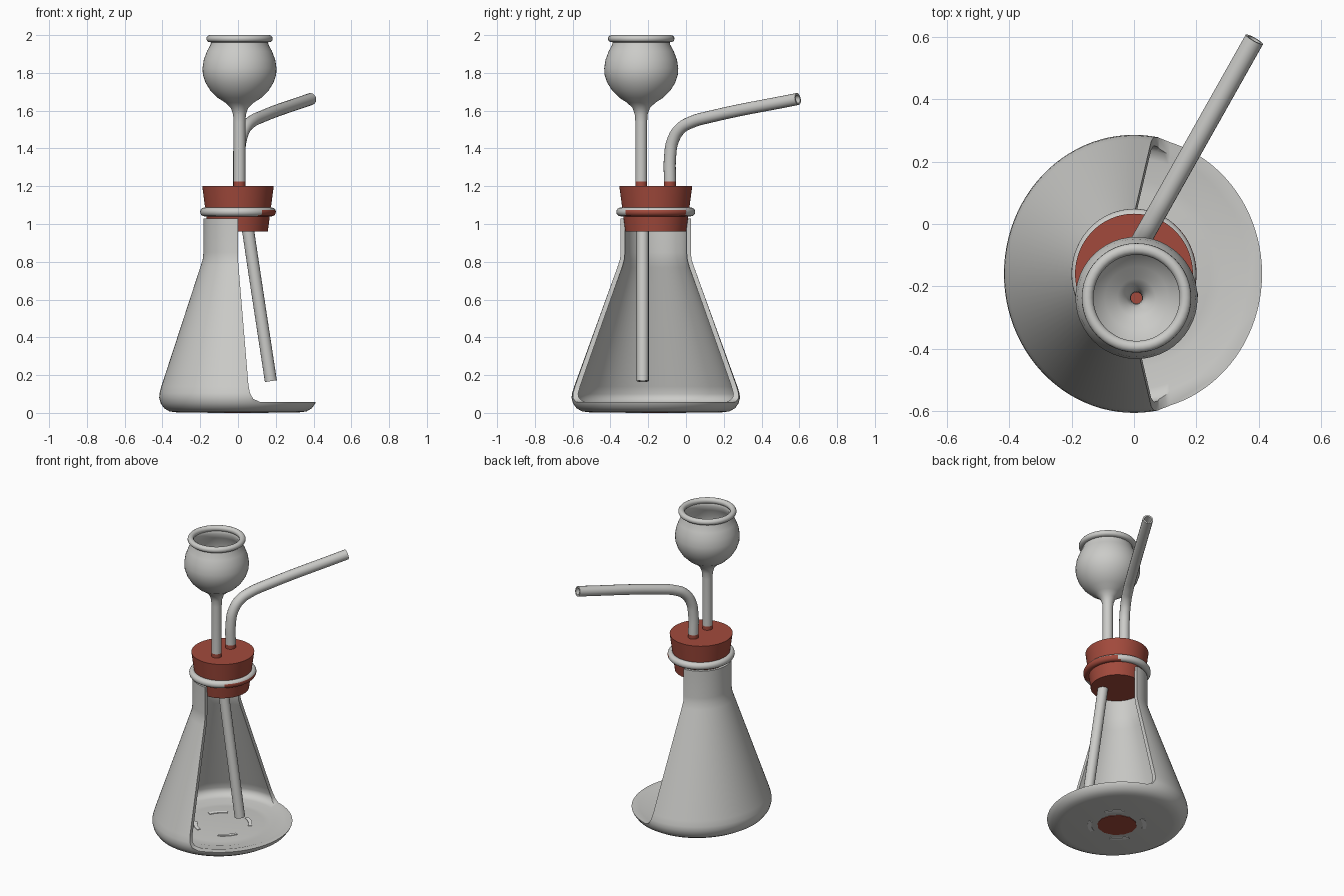
import bpy, bmesh, math
from mathutils import Matrix, Vector

if "Cube" in bpy.data.objects:
    bpy.data.objects.remove(bpy.data.objects["Cube"], do_unlink=True)

AXIS_Y = -0.16


def material(name, rgb):
    mat = bpy.data.materials.new(name)
    mat.use_nodes = True
    mat.diffuse_color = (*rgb, 1)
    mat.node_tree.nodes["Principled BSDF"].inputs["Base Color"].default_value = (*rgb, 1)
    return mat


glass = material("pale grey glass", (0.60, 0.60, 0.58))
rubber = material("brick red rubber", (0.36, 0.068, 0.045))
white = material("off white", (0.80, 0.80, 0.78))


def select(obj):
    bpy.ops.object.select_all(action="DESELECT")
    obj.select_set(True)
    bpy.context.view_layer.objects.active = obj


def smooth(obj, angle=35):
    select(obj)
    bpy.ops.object.shade_smooth_by_angle(angle=math.radians(angle))


def finish(name, bm, mats):
    mesh = bpy.data.meshes.new(name)
    bmesh.ops.recalc_face_normals(bm, faces=bm.faces)
    bm.to_mesh(mesh)
    bm.free()
    for mat in mats:
        mesh.materials.append(mat)
    obj = bpy.data.objects.new(name, mesh)
    bpy.context.collection.objects.link(obj)
    return obj


def lathe(name, profile, centre, mats, steps=64, squash=lambda z: 1.0, loop=False):
    """Turn an (r, z) profile around z; squash narrows it in x by height."""
    bm = bmesh.new()
    verts = [bm.verts.new((r, 0, z)) for r, z in profile]
    pairs = list(zip(verts, verts[1:]))
    if loop:
        pairs.append((verts[-1], verts[0]))
    edges = [bm.edges.new(p) for p in pairs]
    bmesh.ops.spin(bm, geom=verts + edges, cent=(0, 0, 0), axis=(0, 0, 1),
                   angle=math.tau, steps=steps)
    bmesh.ops.remove_doubles(bm, verts=bm.verts, dist=0.0005)
    for v in bm.verts:
        v.co.x *= squash(v.co.z)
    bmesh.ops.translate(bm, verts=bm.verts, vec=(centre[0], centre[1], 0))
    return finish(name, bm, mats)


def paint(obj, rule):
    for face in obj.data.polygons:
        if rule(face):
            face.material_index = 1


def tube(name, points, radius, wall, mats):
    """Hollow open-ended tube along a smooth path."""
    curve = bpy.data.curves.new(name, "CURVE")
    curve.dimensions = "3D"
    curve.bevel_depth = radius
    curve.bevel_resolution = 6
    curve.resolution_u = 6
    spline = curve.splines.new("BEZIER")
    spline.bezier_points.add(len(points) - 1)
    for bp, co in zip(spline.bezier_points, points):
        bp.co = co
        bp.handle_left_type = bp.handle_right_type = "AUTO"
    for mat in mats:
        curve.materials.append(mat)
    obj = bpy.data.objects.new(name, curve)
    bpy.context.collection.objects.link(obj)
    select(obj)
    bpy.ops.object.convert(target="MESH")
    obj = bpy.context.view_layer.objects.active
    bm = bmesh.new()
    bm.from_mesh(obj.data)
    bmesh.ops.recalc_face_normals(bm, faces=bm.faces)
    bm.to_mesh(obj.data)
    bm.free()
    mod = obj.modifiers.new("wall", "SOLIDIFY")
    mod.thickness = wall
    mod.offset = -1
    bpy.ops.object.modifier_apply(modifier="wall")
    smooth(obj, 50)
    return obj


# Flask: thick-walled lathe, slightly oval towards the base
outer = [(0, 0.003), (0.35, 0.003), (0.39, 0.008), (0.42, 0.025), (0.438, 0.05), (0.446, 0.08),
         (0.443, 0.105), (0.432, 0.14), (0.2, 0.78), (0.189, 0.815), (0.186, 0.85), (0.186, 1.03)]
inner = [(0.163, 1.03), (0.163, 0.85), (0.167, 0.81), (0.178, 0.77), (0.405, 0.14), (0.417, 0.1),
         (0.415, 0.08), (0.40, 0.06), (0.37, 0.05), (0.33, 0.052), (0.3, 0.044), (0.26, 0.048), (0, 0.045)]
flask = lathe("flask", outer + inner, (0, AXIS_Y), [glass], 96,
              lambda z: 0.93 + 0.055 * min(z / 0.8, 1))

# Cut away the +x half of the wall, leaving the base tray
bm = bmesh.new()
outline = [(0, 1.2), (0, 0.81), (0.055, 0.15), (0.063, 0.105), (0.08, 0.075), (0.115, 0.058),
           (0.7, 0.056), (0.7, 1.2)]
face = bm.faces.new([bm.verts.new((x, -1, z)) for x, z in outline])
ext = bmesh.ops.extrude_face_region(bm, geom=[face])
bmesh.ops.translate(bm, vec=(0, 2, 0),
                    verts=[g for g in ext["geom"] if isinstance(g, bmesh.types.BMVert)])
cutter = finish("wall_cutter", bm, [glass])
cutter.hide_render = True
select(flask)
cut = flask.modifiers.new("cutaway", "BOOLEAN")
cut.operation = "DIFFERENCE"
cut.solver = "EXACT"
cut.object = cutter
bpy.ops.object.modifier_apply(modifier="cutaway")
bpy.data.objects.remove(cutter, do_unlink=True)
smooth(flask, 40)

# Rim ring of the flask mouth, tinted red where it faces the open side below
ring_profile = [(0.186 + 0.023 * math.cos(a), 1.064 + 0.023 * math.sin(a))
                for a in [math.tau * i / 16 for i in range(16)]]
ring = lathe("mouth_ring", ring_profile, (0, AXIS_Y), [glass, rubber], 64, lambda z: 0.96, True)
paint(ring, lambda f: f.normal.z < 0.3 and f.center.x > 0.08 and abs(f.center.y - AXIS_Y) < 0.16)
smooth(ring, 60)

# Stopper
stopper = lathe("stopper", [(0, 0.96), (0.161, 0.96), (0.193, 1.2), (0, 1.2)],
                (0, AXIS_Y), [rubber], 64, lambda z: 0.98)
smooth(stopper)

# Thistle funnel: stem, bulb and rolled lip
funnel_outer = [(0.031, 1.12), (0.031, 1.225), (0.031, 1.54), (0.034, 1.58), (0.046, 1.615),
                (0.075, 1.642), (0.115, 1.668), (0.153, 1.705), (0.18, 1.748), (0.194, 1.79),
                (0.196, 1.825), (0.189, 1.87), (0.172, 1.915), (0.153, 1.95), (0.151, 1.962)]
lip = [(0.157 + 0.019 * math.cos(a), 1.981 + 0.019 * math.sin(a))
       for a in [math.radians(d) for d in range(-70, 231, 30)]]
funnel_inner = [(max(r - 0.014, 0.018), z) for r, z in reversed(funnel_outer[:-1])]
funnel = lathe("thistle_funnel", funnel_outer + lip + funnel_inner, (0.008, -0.237),
               [glass, rubber], 48, loop=True)
paint(funnel, lambda f: f.center.z < 1.225)
smooth(funnel, 50)

# Lower funnel tube, leaning towards the open side
tube("lower_tube", [(0.034, -0.229, 1.1), (0.055, -0.229, 0.955), (0.174, -0.229, 0.168)],
     0.032, 0.012, [glass])

# Bent delivery tube
bend = [(-0.085, 1.1), (-0.085, 1.225), (-0.084, 1.36), (-0.07, 1.44), (-0.032, 1.503),
        (0.03, 1.54), (0.12, 1.566), (0.592, 1.662)]
delivery = tube("delivery_tube", [(0.005 + (y + 0.085) * 0.563, y, z) for y, z in bend],
                0.032, 0.010, [glass, rubber])
paint(delivery, lambda f: f.center.z < 1.225)

# Base marks: red patch below, four pale arcs above and below
lathe("base_patch", [(0, 0), (0.12, 0), (0.12, 0.004), (0, 0.004)], (0, AXIS_Y), [rubber], 12)
for side, z in (("under", 0.0), ("upper", 0.046)):
    for i in range(4):
        bm = bmesh.new()
        angles = [math.radians(90 * i + 25 + 5 * k) for k in range(9)]
        rows = [[bm.verts.new((r * math.cos(a), AXIS_Y + r * math.sin(a), z)) for a in angles]
                for r in (0.155, 0.178)]
        for k in range(8):
            bm.faces.new((rows[0][k], rows[1][k], rows[1][k + 1], rows[0][k + 1]))
        slab = bmesh.ops.extrude_face_region(bm, geom=bm.faces[:])
        bmesh.ops.translate(bm, vec=(0, 0, 0.005),
                            verts=[g for g in slab["geom"] if isinstance(g, bmesh.types.BMVert)])
        finish(f"{side}_base_mark_{i + 1}", bm, [white])
